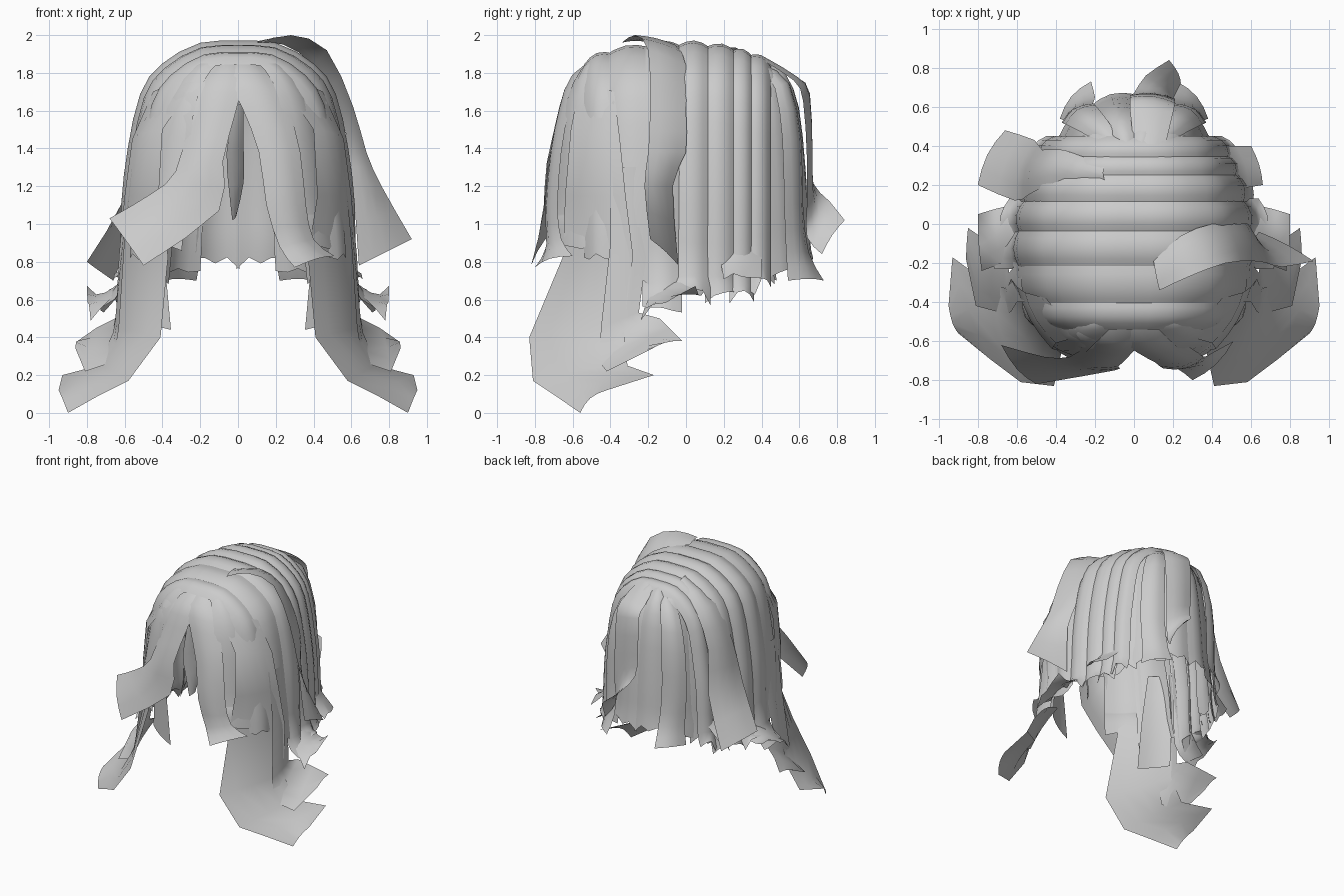
import bpy, math, random
from mathutils import Vector as V

random.seed(4)
grey = bpy.data.materials.new("hair grey")
grey.diffuse_color = (0.6, 0.6, 0.6, 1)
CORE = V((0, -0.05, 1.0))


def smooth_path(pts, steps):
    """Catmull-Rom curve through the points."""
    p = [2 * pts[0] - pts[1]] + pts + [2 * pts[-1] - pts[-2]]
    out = []
    for i in range(1, len(p) - 2):
        a, b, c, d = p[i - 1:i + 3]
        for s in range(steps):
            t = s / steps
            out.append(0.5 * (2 * b + (c - a) * t + (2 * a - 5 * b + 4 * c - d) * t * t
                              + (3 * b - a - 3 * c + d) * t ** 3))
    return out + [pts[-1]]


def strip(name, left, right, bulge=0.04, mirror=False, ragged=0.0, steps=2):
    """Curved ribbon of hair between two edge lines, arched away from the head."""
    a = smooth_path([V(p) for p in left], steps)
    b = smooth_path([V(p) for p in right], steps)
    n, cols = len(a), 5
    mids = [(p + q) / 2 for p, q in zip(a, b)]
    normals = []
    for i in range(n):
        tangent = mids[min(i + 1, n - 1)] - mids[max(i - 1, 0)]
        normals.append((b[i] - a[i]).cross(tangent).normalized())
    sign = 1 if sum(nm.dot(m - CORE) for nm, m in zip(normals, mids)) > 0 else -1
    verts, faces = [], []
    for i in range(n):
        arch = sign * bulge * min(1, (b[i] - a[i]).length / 0.15)
        for j in range(cols):
            t = j / (cols - 1)
            p = a[i].lerp(b[i], t) + normals[i] * arch * math.sin(math.pi * t)
            if i == n - 1 and ragged:
                p.z += random.uniform(-ragged, ragged)
            verts.append(p)
    for i in range(n - 1):
        for j in range(cols - 1):
            k = i * cols + j
            faces.append((k, k + 1, k + cols + 1, k + cols))
    me = bpy.data.meshes.new(name)
    me.from_pydata(verts, [], faces)
    me.materials.append(grey)
    ob = bpy.data.objects.new(name, me)
    bpy.context.collection.objects.link(ob)
    # keep the winding facing outwards
    if sum(f.normal.dot(f.center - CORE) * f.area for f in me.polygons) < 0:
        me.flip_normals()
    me.polygons.foreach_set("use_smooth", [True] * len(me.polygons))
    if mirror:
        ob.modifiers.new("Mirror", "MIRROR").use_mirror_merge = False
    return ob


def crown(y):
    """Height of the head along the parting."""
    return 1.95 - 0.5 * max(0, abs(y + 0.05) - 0.05) ** 2


def half_width(y):
    return 0.585 - (0.5 if y > -0.15 else 0.85) * (y + 0.15) ** 2


def side_edge(y, low, flick):
    """One edge of a side lock, running from the parting over and down."""
    w, top = half_width(y), crown(y)
    return [(-.02, y, top - .01), (.33 * w, y, top - .02), (.66 * w, y, top - .125),
            (.84 * w, y, top - .27), (.95 * w, y, top - .55), (1.01 * w, y, 1.1),
            (1.04 * w, y, low + .12), (1.06 * w + flick, y, low)]


# Side locks (front y, back y, bottom height, end flick in x)
for i, (y0, y1, low, flick) in enumerate([
        (-.54, -.38, .85, 0), (-.44, -.19, .70, 0), (-.23, -.02, .56, .10),
        (-.05, .13, .60, .06), (.10, .27, .60, .02), (.23, .36, .62, .02), (.32, .45, .66, .02)]):
    strip(f"side_lock_{i}", side_edge(y0, low, flick), side_edge(y1, low, flick),
          0.035, True, 0.05)


def fan(name, root, rim, angles, low, heights, spread):
    """Locks spreading from one root point to an elliptical rim."""
    fr = [0.03, .36, .68, .88, .98, 1.03, 1.05, 1.10]
    for i, (ang, z_end) in enumerate(zip(angles, low)):
        zs = heights + [z_end + .15, z_end]
        edges = []
        for s in (-spread, spread):
            r = math.radians(ang + s)
            ex, ey = rim[0] * math.sin(r), rim[1] * math.cos(r) + rim[2]
            edges.append([(root[0] + (ex - root[0]) * f, root[1] + (ey - root[1]) * f, z)
                          for f, z in zip(fr, zs)])
        strip(f"{name}_{i}", edges[0], edges[1], 0.035, True, 0.05)


# Back locks
fan("back_lock", (0, 0.28), (0.43, 0.48, 0.15), [14, 40, 66], [0.78, 0.75, 0.70],
    [1.89, 1.87, 1.78, 1.61, 1.3, 1.05], 15)
# Front locks beside the face
fan("front_lock", (0, -0.42), (0.54, -0.53, -0.22), [46, 72], [0.88, 0.75],
    [1.88, 1.86, 1.75, 1.57, 1.3, 1.05], 16)

# Long front locks sweeping outwards at the tip
strip("long_front_lock",
      [(.22, -.56, 1.76), (.40, -.61, 1.50), (.42, -.64, 1.15), (.37, -.65, .83),
       (.41, -.83, .40), (.58, -.81, .17), (.74, -.69, .09), (.90, -.56, .0)],
      [(.45, -.38, 1.70), (.56, -.35, 1.45), (.60, -.32, 1.15), (.63, -.28, .83),
       (.65, -.33, .45), (.74, -.31, .25), (.93, -.17, .20), (.95, -.42, .12)],
      0.025, True, steps=1)

# Shorter flicked lock behind each long lock
strip("flicked_side_lock",
      [(.56, -.40, 1.3), (.60, -.40, .9), (.63, -.45, .45), (.66, -.46, .27), (.81, -.42, .22),
       (.86, -.18, .34)],
      [(.56, -.18, 1.3), (.60, -.20, .9), (.64, -.25, .53), (.65, -.14, .50), (.75, -.09, .45),
       (.85, -.02, .38)], 0.015, True, steps=1)
# Inner tails under the side hair
strip("inner_tail", [(.46, -.38, 1.3), (.40, -.38, .9), (.355, -.38, .44)],
      [(.57, -.26, 1.3), (.59, -.25, .9), (.59, -.27, .50)], 0.015, True)
# Small upturned curls at the sides
strip("side_curl", [(.60, -.14, .68), (.68, -.20, .60), (.78, -.24, .50)],
      [(.60, .10, .66), (.70, .08, .62), (.80, .05, .64)], -0.03, True, 0.04)

# Swept fringe on the left
strip("left_fringe",
      [(-.12, -.42, 1.88), (-.22, -.56, 1.75), (-.25, -.62, 1.58), (-.33, -.68, 1.28),
       (-.46, -.68, 1.16), (-.68, -.62, 1.03)],
      [(.03, -.44, 1.88), (.03, -.60, 1.77), (-.01, -.66, 1.60), (-.08, -.73, 1.33),
       (-.10, -.75, 1.07), (-.50, -.82, .78)], 0.03)
# Outer lock on the left of the fringe
strip("left_fringe_outer",
      [(-.10, -.42, 1.88), (-.32, -.52, 1.73), (-.44, -.53, 1.45), (-.50, -.52, 1.1)],
      [(.0, -.44, 1.88), (-.15, -.60, 1.73), (-.23, -.66, 1.45), (-.32, -.67, 1.1)], 0.03)
# Thin lock hanging inside the opening
strip("inner_fringe",
      [(-.02, -.63, 1.65), (-.06, -.64, 1.38), (-.05, -.62, 1.2), (-.03, -.60, 1.02)],
      [(.03, -.60, 1.62), (.03, -.55, 1.4), (.03, -.53, 1.22), (-.01, -.55, 1.04)], 0.01)
# Fringe on the right, with a pointed end
strip("right_fringe",
      [(-.06, -.43, 1.88), (-.06, -.59, 1.78), (.02, -.66, 1.62), (.11, -.71, 1.38),
       (.15, -.74, 1.1), (.22, -.74, .88), (.30, -.80, .77)],
      [(.10, -.42, 1.88), (.20, -.57, 1.76), (.27, -.62, 1.60), (.33, -.66, 1.38),
       (.36, -.68, 1.1), (.40, -.66, .92), (.51, -.60, .83)], 0.03)

# Loose lock standing off the right side
strip("loose_right_lock",
      [(.13, -.34, 1.96), (.28, -.27, 2.0), (.47, -.20, 1.92), (.61, -.19, 1.62),
       (.68, -.20, 1.38), (.76, -.22, 1.2), (.92, -.19, .92)],
      [(.10, -.19, 1.96), (.24, -.06, 1.95), (.40, .0, 1.84), (.54, .0, 1.60),
       (.585, .0, 1.38), (.61, -.07, 1.2), (.64, -.04, .78)], 0.01)
# Loose lock flaring out at the left rear
strip("loose_left_lock",
      [(-.15, .22, 1.93), (-.42, .20, 1.76), (-.54, .15, 1.45), (-.61, .12, 1.12), (-.80, .20, .80)],
      [(-.15, .30, 1.91), (-.36, .38, 1.74), (-.47, .38, 1.45), (-.51, .43, 1.1),
       (-.66, .48, .70)], 0.03)
# Flicked lock at the back
strip("back_flick",
      [(.0, .40, 1.87), (-.02, .58, 1.77), (-.02, .65, 1.70), (-.02, .66, 1.40),
       (.0, .67, 1.22), (.06, .76, 1.12), (.18, .84, 1.02)],
      [(.16, .40, 1.87), (.20, .57, 1.76), (.21, .62, 1.65), (.21, .64, 1.35),
       (.21, .64, 1.1), (.20, .64, .93), (.24, .72, .84)], 0.02)
# Locks with turned ends over the rear corners
strip("rear_corner_lock",
      [(.06, .42, 1.84), (.15, .55, 1.74), (.20, .61, 1.45), (.21, .62, 1.1), (.20, .65, .85),
       (.22, .73, .70)],
      [(.12, .38, 1.84), (.27, .47, 1.72), (.35, .51, 1.45), (.37, .52, 1.1), (.36, .53, .85),
       (.38, .54, .70)], 0.03, True)
# Rear side ends turned outwards
strip("rear_end", [(.42, .40, 1.1), (.46, .40, .85), (.60, .40, .74)],
      [(.48, .18, 1.1), (.53, .18, .85), (.66, .20, .70)], 0.02, True, 0.03)
